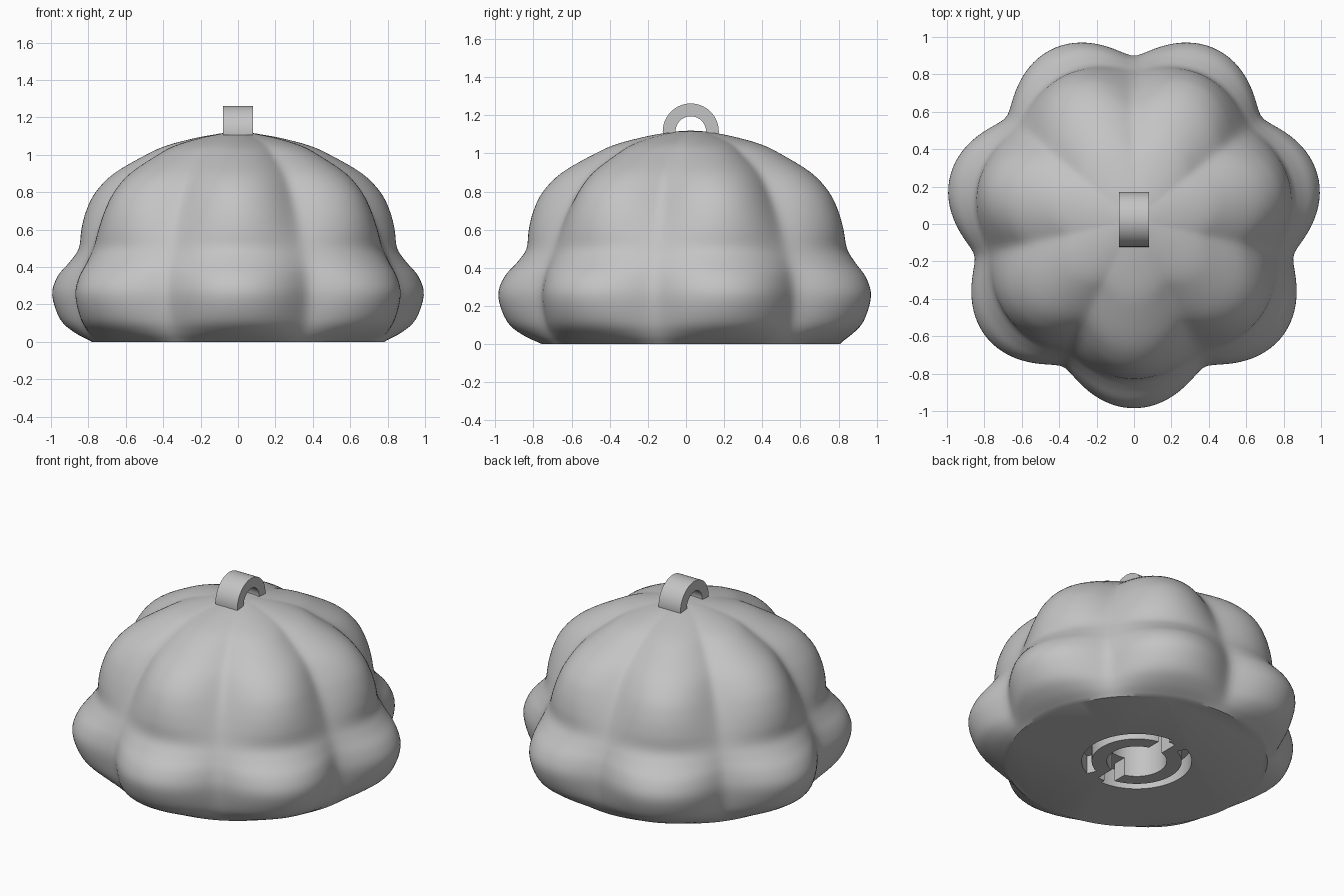
import bpy, bmesh, math
from mathutils import Vector

if "Cube" in bpy.data.objects:
    bpy.data.objects.remove(bpy.data.objects["Cube"])

CY = 0.025          # axis of the body along y
LOBES = 7
SEGS = LOBES * 26

grey = bpy.data.materials.new("plain grey")
grey.use_nodes = True
grey.diffuse_color = (0.55, 0.55, 0.55, 1)
grey.node_tree.nodes["Principled BSDF"].inputs["Base Color"].default_value = grey.diffuse_color


def make_object(name, bm):
    bmesh.ops.recalc_face_normals(bm, faces=bm.faces)
    mesh = bpy.data.meshes.new(name)
    bm.to_mesh(mesh)
    bm.free()
    mesh.materials.append(grey)
    obj = bpy.data.objects.new(name, mesh)
    bpy.context.collection.objects.link(obj)
    return obj


def smooth_path(points, steps):
    """Catmull-Rom curve through the points."""
    pts = [Vector(p) for p in points]
    pts = [2 * pts[0] - pts[1]] + pts + [2 * pts[-1] - pts[-2]]
    out = []
    for a, b, c, d in zip(pts, pts[1:], pts[2:], pts[3:]):
        for i in range(steps):
            t = i / steps
            out.append(0.5 * (2 * b + (c - a) * t + (2 * a - 5 * b + 4 * c - d) * t**2
                              + (3 * b - a - 3 * c + d) * t**3))
    return out


def lobe_weight(angle):
    """One on the middle of a lobe, zero in the crease between two."""
    soft = 0.03
    c = math.cos(LOBES / 2 * (angle + math.pi / 2))
    low = math.sqrt(soft)
    return (math.sqrt(c * c + soft) - low) / (math.sqrt(1 + soft) - low)


def arc_block(name, r0, r1, z0, z1, start, end, steps):
    """Curved bar of rectangular section around the z axis."""
    bm = bmesh.new()
    rows = []
    for i in range(steps + 1):
        a = math.radians(start + (end - start) * i / steps)
        rows.append([bm.verts.new((r * math.cos(a), r * math.sin(a), z))
                     for r, z in ((r0, z0), (r1, z0), (r1, z1), (r0, z1))])
    for p, q in zip(rows, rows[1:]):
        for k in range(4):
            bm.faces.new((p[k], p[(k + 1) % 4], q[(k + 1) % 4], q[k]))
    bm.faces.new(rows[0])
    bm.faces.new(rows[-1])
    return make_object(name, bm)


# Lobed body: height, radius on a lobe, radius in a crease
profile = [(0, .78, .785), (.05, .885, .825), (.12, .965, .855), (.25, 1.01, .875),
           (.35, .98, .86), (.43, .91, .83), (.5, .862, .80), (.6, .85, .765),
           (.7, .825, .72), (.8, .775, .66), (.9, .675, .575), (1.0, .50, .43),
           (1.05, .385, .34), (1.09, .23, .21), (1.115, .09, .085)]
bm = bmesh.new()
rings = []
for z, lobe, crease in smooth_path(profile, 4) + [Vector(profile[-1])]:
    ring = []
    for i in range(SEGS):
        a = math.tau * i / SEGS
        r = crease + (lobe - crease) * lobe_weight(a)
        ring.append(bm.verts.new((r * math.cos(a), r * math.sin(a) + CY, z)))
    rings.append(ring)
for low, high in zip(rings, rings[1:]):
    for i in range(SEGS):
        j = (i + 1) % SEGS
        bm.faces.new((low[i], low[j], high[j], high[i]))
apex = bm.verts.new((0, CY, 1.12))
for i in range(SEGS):
    bm.faces.new((rings[-1][i], rings[-1][(i + 1) % SEGS], apex))
bm.faces.new(rings[0])
body = make_object("lobed_body", bm)

# Twist-lock socket cut in the underside: hole, two slots, two curved grooves
cutters = []
bm = bmesh.new()
bmesh.ops.create_cone(bm, cap_ends=True, segments=48, radius1=.18, radius2=.18, depth=.5)
cutters.append(make_object("socket_hole_cutter", bm))
for side, start in (("back", 114), ("front", 294)):
    cutters.append(arc_block(f"{side}_groove_cutter", .27, .33, -.1, .12, start, start + 156, 32))
bm = bmesh.new()
bmesh.ops.create_cube(bm, size=1)
bmesh.ops.scale(bm, vec=(.1, .6, .24), verts=bm.verts)
cutters.append(make_object("slot_cutter", bm))
for cutter in cutters:
    cutter.location.y = CY
    cutter.hide_render = True
    cutter.hide_set(True)
    cut = body.modifiers.new(cutter.name, 'BOOLEAN')
    cut.operation = 'DIFFERENCE'
    cut.solver = 'EXACT'
    cut.object = cutter

# Apply the cuts, then drop the cutters
bpy.context.view_layer.update()
done = bpy.data.meshes.new_from_object(body.evaluated_get(bpy.context.evaluated_depsgraph_get()))
body.modifiers.clear()
body.data = done
for cutter in cutters:
    bpy.data.objects.remove(cutter)

# Hanging loop on top: half ring standing in the y-z plane
loop = arc_block("hanging_loop", .08, .147, -.08, .08, -4, 184, 40)
loop.rotation_euler = (math.pi / 2, 0, math.pi / 2)
loop.location = (0, CY, 1.115)

for obj in (body, loop):
    bpy.ops.object.select_all(action='DESELECT')
    obj.select_set(True)
    bpy.context.view_layer.objects.active = obj
    bpy.ops.object.shade_smooth_by_angle(angle=math.radians(32))
